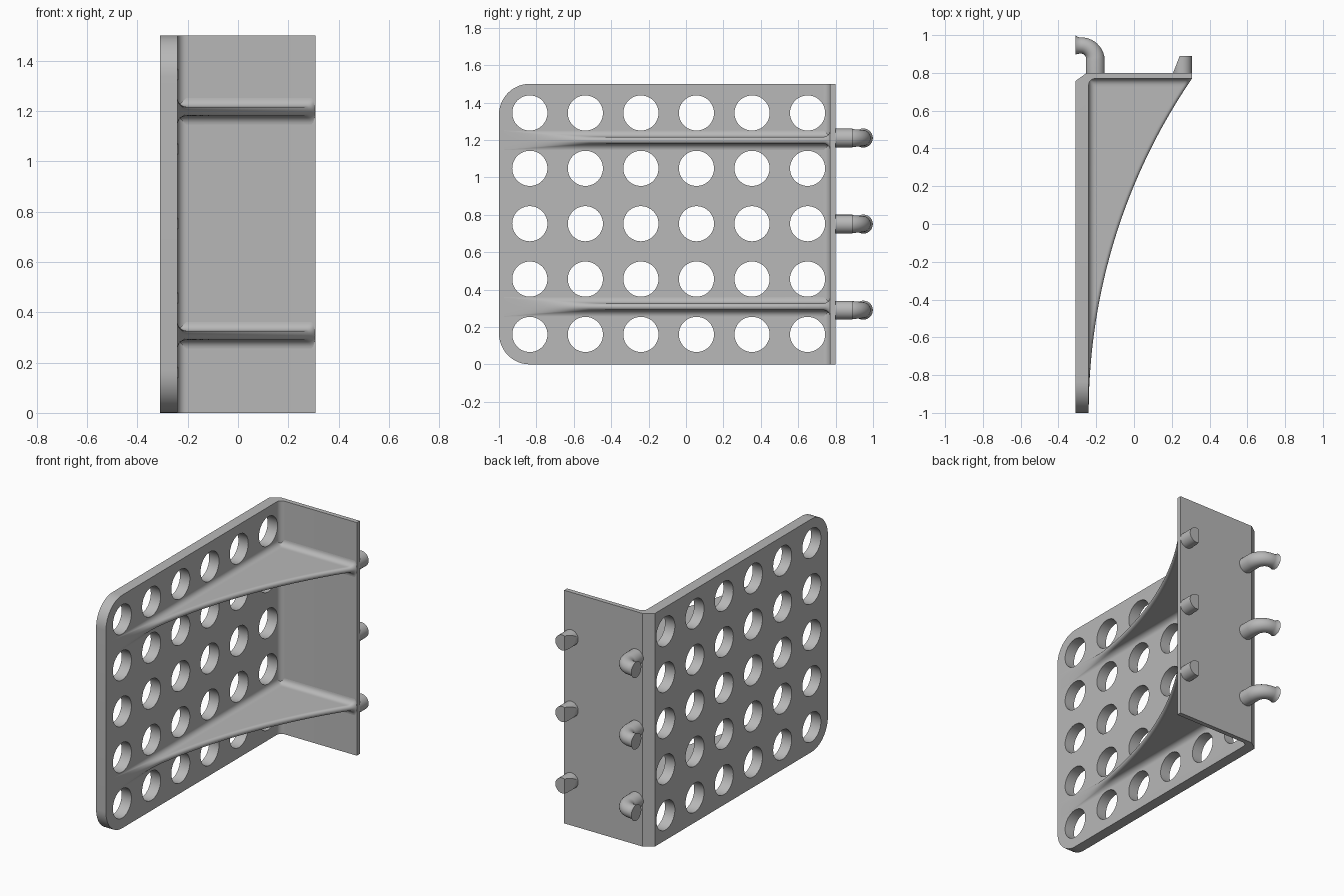
import bpy, bmesh
from math import sin, cos, pi, sqrt, radians, hypot
from mathutils import Vector, Matrix

cube = bpy.data.objects.get("Cube")
if cube:
    bpy.data.objects.remove(cube, do_unlink=True)

grey = bpy.data.materials.new("plain grey")
grey.use_nodes = True
grey.diffuse_color = (0.48, 0.48, 0.48, 1)
grey.node_tree.nodes["Principled BSDF"].inputs["Base Color"].default_value = grey.diffuse_color

HEIGHT = 1.5
LEFT, RIGHT = -0.31, 0.307       # outer x limits
INNER, WALL, BACK = -0.24, 0.77, 0.80   # plate face, wall face, wall back
FILLET = 0.035
PEG_ROWS = (0.29, 0.75, 1.21)


def finish(bm, name, angle=35):
    bmesh.ops.recalc_face_normals(bm, faces=bm.faces[:])
    mesh = bpy.data.meshes.new(name)
    bm.to_mesh(mesh)
    bm.free()
    mesh.materials.append(grey)
    obj = bpy.data.objects.new(name, mesh)
    bpy.context.collection.objects.link(obj)
    if angle:
        smooth(obj, angle)
    return obj


def smooth(obj, angle):
    bpy.ops.object.select_all(action='DESELECT')
    obj.select_set(True)
    bpy.context.view_layer.objects.active = obj
    bpy.ops.object.shade_smooth_by_angle(angle=radians(angle))


def cylinder(bm, radius, depth, matrix, sides=40):
    return bmesh.ops.create_cone(bm, cap_ends=True, segments=sides, radius1=radius,
                                 radius2=radius, depth=depth, matrix=matrix)["verts"]


# Angled plate and wall: an L profile with a filleted inner corner
corner = [(INNER + FILLET * (1 - cos(a)), WALL - FILLET * (1 - sin(a)))
          for a in (pi / 2 * i / 8 for i in range(9))]
profile = [(LEFT, -1), (INNER, -1)] + corner + [
    (RIGHT, WALL), (RIGHT, BACK), (-0.25, BACK), (LEFT, 0.757)]
bm = bmesh.new()
base = bm.faces.new([bm.verts.new((x, y, 0)) for x, y in profile])
top = bmesh.ops.extrude_face_region(bm, geom=[base])["geom"]
bmesh.ops.translate(bm, vec=(0, 0, HEIGHT),
                    verts=[g for g in top if isinstance(g, bmesh.types.BMVert)])
bmesh.ops.recalc_face_normals(bm, faces=bm.faces[:])
front_edges = [e for e in bm.edges if all(v.co.y < -0.99 for v in e.verts)
               and abs(e.verts[0].co.z - e.verts[1].co.z) < 0.01]
bmesh.ops.bevel(bm, geom=front_edges, offset=0.165, segments=12, profile=0.5,
                affect='EDGES')
body = finish(bm, "plate_and_wall", None)

# Grid of round holes through the plate
bm = bmesh.new()
for col in range(6):
    for row in range(5):
        place = (Matrix.Translation((-0.275, -0.835 + 0.297 * col, 0.16 + 0.296 * row))
                 @ Matrix.Rotation(pi / 2, 4, 'Y'))
        cylinder(bm, 0.094, 0.2, place, 48)
cutter = finish(bm, "hole_cutter", None)
cutter.hide_render = True
cut = body.modifiers.new("holes", 'BOOLEAN')
cut.operation, cut.solver, cut.object = 'DIFFERENCE', 'EXACT', cutter
bpy.context.view_layer.objects.active = body
bpy.ops.object.modifier_apply(modifier=cut.name)
bpy.data.objects.remove(cutter, do_unlink=True)
smooth(body, 30)


# Curved ribs: thickness flares at plate and wall, rounds off at the free edge
def flare(d):
    return FILLET - sqrt(FILLET ** 2 - (FILLET - d) ** 2) if d < FILLET else 0


def rib(name, z, half=0.018, rows=48, cols=36):
    run, rise = WALL + 1, RIGHT - INNER
    radius = (run ** 2 + rise ** 2) / (2 * rise)
    bm = bmesh.new()
    for side in (-1, 1):
        grid = []
        for i in range(rows + 1):
            along = run * sin(pi / 2 * (0.01 + 0.99 * i / rows))
            width = radius - sqrt(radius ** 2 - along ** 2)
            soft = min(half, width / 2)
            line = []
            for j in range(cols + 1):
                d = width * (1 - cos(pi * j / cols)) / 2
                thick = half + max(flare(d), flare(max(run - along, 0)))
                edge = max(width - d, 0)
                if edge < soft:
                    thick *= sqrt(max(0, 1 - (1 - edge / soft) ** 2))
                line.append(bm.verts.new((INNER + d, along - 1, z + side * thick)))
            grid.append(line)
        for a, b in zip(grid, grid[1:]):
            for j in range(cols):
                bm.faces.new((a[j], a[j + 1], b[j + 1], b[j]))
    bmesh.ops.remove_doubles(bm, verts=bm.verts[:], dist=1e-6)
    return finish(bm, name, 60)


rib("lower_rib", 0.308)
rib("upper_rib", 1.198)


# Bent hooks behind the wall, swept along an elbow with a flared tip
def hook(name, z, bend=0.075, sides=28):
    stops = [(-0.205, 0.79, 0, 0.05), (-0.205, 0.87, 0, 0.05)]
    for i in range(1, 11):
        a = pi / 2 * i / 10
        stops.append((-0.28 + bend * cos(a), 0.87 + bend * sin(a), a, 0.05 - 0.007 * sin(a)))
    stops += [(-0.295, 0.945, pi / 2, 0.044), (LEFT, 0.948, pi / 2, 0.051)]
    bm = bmesh.new()
    rings = []
    for x, y, a, r in stops:
        out = Vector((cos(a), sin(a), 0))
        rings.append([bm.verts.new(Vector((x, y, z)) + out * r * cos(t)
                                   + Vector((0, 0, r * sin(t))))
                      for t in (2 * pi * k / sides for k in range(sides))])
    for a, b in zip(rings, rings[1:]):
        for k in range(sides):
            n = (k + 1) % sides
            bm.faces.new((a[k], a[n], b[n], b[k]))
    bm.faces.new(rings[0])
    bm.faces.new(rings[-1])
    return finish(bm, name, 50)


# Short pegs with one slanted side
def peg(name, z):
    bm = bmesh.new()
    place = Matrix.Translation((0.257, 0.84, z)) @ Matrix.Rotation(pi / 2, 4, 'X')
    cylinder(bm, 0.05, 0.1, place)
    cut = bmesh.ops.bisect_plane(bm, geom=bm.verts[:] + bm.edges[:] + bm.faces[:],
                                 plane_co=(0.207, BACK, z), plane_no=(-0.09, 0.035, 0),
                                 clear_outer=True)["geom_cut"]
    bmesh.ops.holes_fill(bm, edges=[g for g in cut if isinstance(g, bmesh.types.BMEdge)])
    return finish(bm, name, 25)


for label, z in zip(("lower", "middle", "upper"), PEG_ROWS):
    hook(label + "_hook", z)
    peg(label + "_peg", z)
